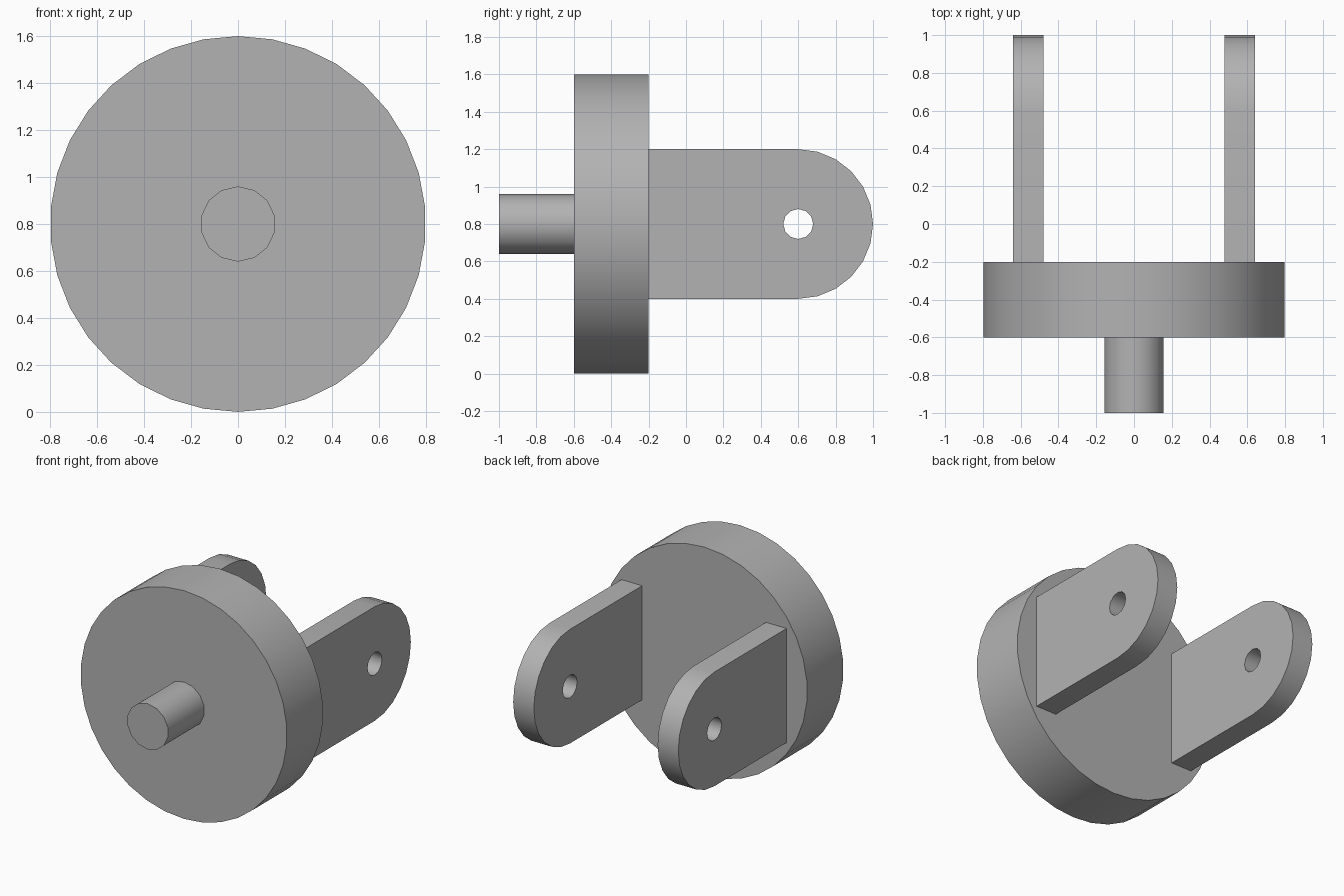
import bpy, bmesh, math

cube = bpy.data.objects.get("Cube")
if cube:
    bpy.data.objects.remove(cube, do_unlink=True)

AXIS_Z = 0.8                    # height of the common axis
LUG_IN, LUG_OUT = 0.48, 0.64    # lug faces, measured from the middle
HOLE_Y, LUG_R, HOLE_R = 0.6, 0.4, 0.08

grey = bpy.data.materials.new("plain grey")
grey.use_nodes = True
colour = (0.45, 0.45, 0.45, 1)
grey.diffuse_color = colour
grey.node_tree.nodes["Principled BSDF"].inputs["Base Color"].default_value = colour


def circle(radius, sides):
    """Points of a regular polygon, first corner straight up."""
    steps = [2 * math.pi * i / sides for i in range(sides)]
    return [(radius * math.sin(a), radius * math.cos(a)) for a in steps]


def prism(name, points, direction):
    """Extrude a closed 3D outline into a solid object."""
    bm = bmesh.new()
    face = bm.faces.new([bm.verts.new(p) for p in points])
    out = bmesh.ops.extrude_face_region(bm, geom=[face], use_keep_orig=True)
    moved = [g for g in out["geom"] if isinstance(g, bmesh.types.BMVert)]
    bmesh.ops.translate(bm, verts=moved, vec=direction)
    bmesh.ops.recalc_face_normals(bm, faces=bm.faces[:])
    mesh = bpy.data.meshes.new(name)
    bm.to_mesh(mesh)
    bm.free()
    mesh.materials.append(grey)
    obj = bpy.data.objects.new(name, mesh)
    bpy.context.collection.objects.link(obj)
    return obj


def smooth(obj):
    bpy.ops.object.select_all(action="DESELECT")
    obj.select_set(True)
    bpy.context.view_layer.objects.active = obj
    bpy.ops.object.shade_smooth_by_angle(angle=math.radians(40))


def cylinder(name, radius, sides, y0, y1):
    outline = [(x, y0, AXIS_Z + z) for x, z in circle(radius, sides)]
    smooth(prism(name, outline, (0, y1 - y0, 0)))


def lug(name, x0):
    """Round-ended plate with a pin hole."""
    arc = [(HOLE_Y + y, z) for y, z in circle(LUG_R, 24)[:13]]
    profile = [(-0.2, LUG_R)] + arc + [(-0.2, -LUG_R)]
    plate = prism(name, [(x0, y, AXIS_Z + z) for y, z in profile],
                  (LUG_OUT - LUG_IN, 0, 0))
    hole = [(x0 - 0.1, HOLE_Y + y, AXIS_Z + z) for y, z in circle(HOLE_R, 12)]
    cutter = prism("hole_cutter", hole, (0.4, 0, 0))
    cutter.hide_render = True
    mod = plate.modifiers.new("pin hole", "BOOLEAN")
    mod.operation = "DIFFERENCE"
    mod.solver = "EXACT"
    mod.object = cutter
    bpy.context.view_layer.objects.active = plate
    bpy.ops.object.modifier_apply(modifier=mod.name)
    bpy.data.objects.remove(cutter, do_unlink=True)
    smooth(plate)


# Disc, front shaft and the two rear lugs
cylinder("disc", 0.8, 34, -0.6, -0.2)
cylinder("shaft", 0.16, 14, -1.0, -0.6)
lug("left_lug", LUG_IN)
lug("right_lug", -LUG_OUT)
